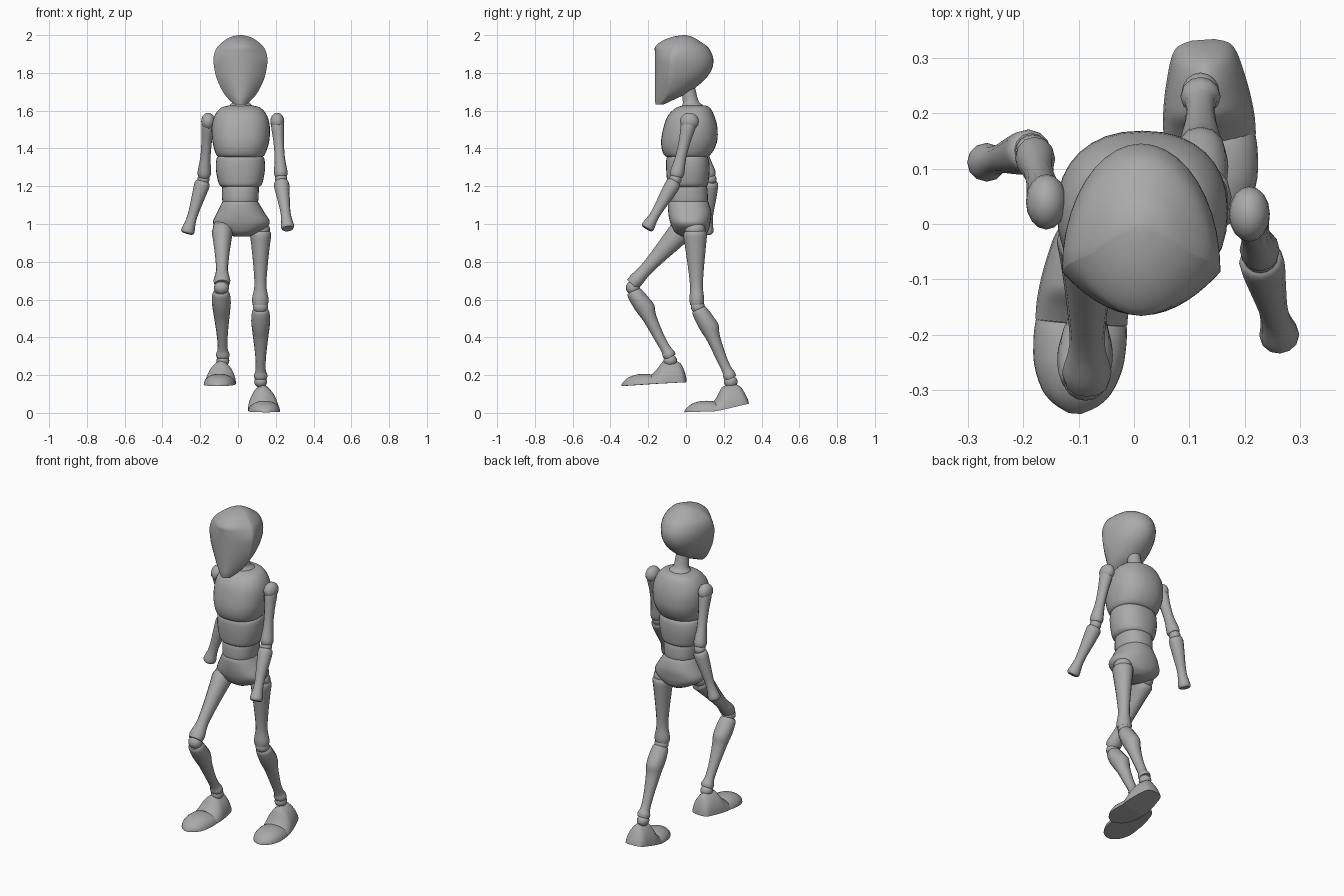
import bpy, bmesh, math
from mathutils import Vector, Matrix

cube = bpy.data.objects.get("Cube")
if cube:
    bpy.data.objects.remove(cube, do_unlink=True)

clay = bpy.data.materials.new("clay grey")
clay.use_nodes = True
GREY = (0.4, 0.4, 0.4, 1)
clay.diffuse_color = GREY
clay.node_tree.nodes["Principled BSDF"].inputs["Base Color"].default_value = GREY


def finish(name, bm, angle=40):
    bmesh.ops.recalc_face_normals(bm, faces=bm.faces)
    mesh = bpy.data.meshes.new(name)
    bm.to_mesh(mesh)
    bm.free()
    mesh.materials.append(clay)
    obj = bpy.data.objects.new(name, mesh)
    bpy.context.collection.objects.link(obj)
    bpy.ops.object.select_all(action='DESELECT')
    obj.select_set(True)
    bpy.context.view_layer.objects.active = obj
    bpy.ops.object.shade_smooth_by_angle(angle=math.radians(angle))


def loft(name, rings, angle=40):
    """Skin a list of closed rings and cap both ends."""
    bm = bmesh.new()
    rows = [[bm.verts.new(p) for p in ring] for ring in rings]
    n = len(rows[0])
    for a, b in zip(rows, rows[1:]):
        for i in range(n):
            j = (i + 1) % n
            bm.faces.new((a[i], a[j], b[j], b[i]))
    bm.faces.new(rows[0])
    bm.faces.new(rows[-1])
    finish(name, bm, angle)


def refine(rows, steps=3):
    """Catmull-Rom interpolation between profile rows."""
    out = []
    for i in range(len(rows) - 1):
        p0, p1 = rows[max(i - 1, 0)], rows[i]
        p2, p3 = rows[i + 1], rows[min(i + 2, len(rows) - 1)]
        for s in range(steps):
            t = s / steps
            out.append([b + t / 2 * (c - a + t * (2 * a - 5 * b + 4 * c - d + t * (3 * (b - c) + d - a)))
                        for a, b, c, d in zip(p0, p1, p2, p3)])
    return out + [list(rows[-1])]


def spow(v, e):
    return math.copysign(abs(v) ** e, v)


def angles(n):
    return [2 * math.pi * i / n for i in range(n)]


def body(name, rows, square=0.88):
    """Horizontal rings: z, centre x, centre y, half width, half depth."""
    loft(name, [[(cx + rx * spow(math.cos(a), square), cy + ry * spow(math.sin(a), square), z)
                 for a in angles(32)] for z, cx, cy, rx, ry in refine(rows)])


def limb(name, a, b, rows):
    """Rings along a bone: position, half width, half depth, forward shift."""
    a, b = Vector(a), Vector(b)
    axis = (b - a).normalized()
    side = Vector((1, 0, 0))
    side = (side - axis * side.dot(axis)).normalized()
    front = axis.cross(side)
    loft(name, [[a.lerp(b, t) + side * w * math.cos(q) + front * (d * math.sin(q) + shift)
                 for q in angles(12)] for t, w, d, shift in refine(rows)])


def ball(name, centre, size):
    bm = bmesh.new()
    bmesh.ops.create_uvsphere(bm, u_segments=16, v_segments=10, radius=1,
                              matrix=Matrix.Translation(centre) @ Matrix.Diagonal((*size, 1)))
    finish(name, bm)


# Head: curved flat face at the front, egg-shaped skull behind it
HEAD = [  # z, half width, face y, face edge y, back y
    (1.632, .03, -.16, -.14, -.12), (1.66, .062, -.165, -.115, -.06),
    (1.70, .093, -.165, -.10, .02), (1.765, .124, -.165, -.092, .10),
    (1.82, .138, -.165, -.088, .137), (1.87, .143, -.165, -.085, .145),
    (1.91, .136, -.165, -.075, .133), (1.94, .12, -.162, -.065, .112),
    (1.97, .087, -.125, -.05, .07), (1.99, .052, -.075, -.025, .035),
    (2.0, .01, -.02, -.01, 0)]


def head_ring(row):
    z, w, face, edge, back = row
    pts = []
    for a in angles(40):
        c, s = math.cos(a), math.sin(a)
        y = edge + (back - edge) * s if s >= 0 else edge - (edge - face) * (1 - c * c)
        pts.append((.013 + w * c, y, z))
    return pts


loft("head", [head_ring(r) for r in refine(HEAD)], 50)

# Neck and torso
body("neck", [(1.60, .015, .04, .07, .07), (1.63, .015, .035, .058, .055),
              (1.65, .014, .025, .042, .042), (1.73, .012, .01, .036, .036)], 1)
body("chest", [(1.628, .015, .045, .06, .055), (1.615, .015, .037, .105, .09),
               (1.575, .015, .027, .138, .122), (1.52, .015, .024, .153, .141),
               (1.45, .015, .018, .152, .149), (1.40, .014, .011, .141, .14),
               (1.365, .013, .006, .127, .122), (1.355, .013, .006, .112, .106)])
body("abdomen", [(1.36, .013, .006, .115, .1), (1.345, .013, .008, .127, .112),
                 (1.29, .013, .01, .13, .115), (1.23, .013, .01, .12, .11),
                 (1.205, .013, .01, .11, .104), (1.195, .013, .01, .095, .09)])
body("waist", [(1.21, .013, .012, .09, .088), (1.195, .013, .012, .097, .1),
               (1.13, .012, .012, .096, .104), (1.11, .012, .012, .09, .098)])
body("pelvis", [(1.125, .012, .012, .088, .098), (1.11, .012, .013, .099, .108),
                (1.06, .015, .02, .126, .114), (1.015, .018, .022, .15, .108),
                (.985, .018, .025, .136, .1), (.955, .018, .028, .088, .085),
                (.935, .018, .03, .045, .055)])

# Limb profiles shared by both sides
THIGH = [(0, .045, .05, 0), (.05, .056, .062, 0), (.2, .049, .056, 0), (.5, .037, .042, 0),
         (.75, .032, .034, 0), (.92, .044, .039, 0), (1, .04, .036, 0)]
SHIN = [(0, .036, .035, 0), (.04, .046, .042, 0), (.18, .05, .048, -.006), (.3, .046, .049, -.011),
        (.42, .04, .037, -.006), (.7, .028, .028, 0), (.88, .027, .027, 0),
        (.95, .036, .034, 0), (1, .033, .031, 0)]
UPPER_ARM = [(0, .03, .037, 0), (.1, .034, .04, 0), (.35, .028, .031, 0), (.65, .027, .029, 0),
             (.92, .036, .038, 0), (1, .03, .032, 0)]
FOREARM = [(0, .032, .032, 0), (.06, .041, .04, 0), (.3, .035, .036, 0), (.6, .027, .027, 0),
           (.78, .028, .027, 0), (.95, .036, .035, 0), (1, .028, .028, 0)]

# Foot profiles: y from the toe joint, top height, half width
HEEL = [(.18, .025, .02), (.172, .06, .045), (.155, .1, .058), (.125, .118, .067), (.09, .12, .075),
        (.06, .115, .08), (.03, .08, .083), (0, .052, .083)]
TOE = [(0, .05, .082), (-.03, .056, .084), (-.08, .056, .08), (-.125, .043, .063),
       (-.15, .026, .04), (-.165, .008, .012)]


def foot_part(name, rows, joint, pitch, yaw, bulge):
    place = (Matrix.Translation(joint) @ Matrix.Rotation(math.radians(yaw), 4, 'Z')
             @ Matrix.Rotation(math.radians(pitch), 4, 'X'))
    arc = [math.pi * i / 14 for i in range(15)]
    loft(name, [[place @ Vector((w * spow(math.cos(a), bulge), y, h * math.sin(a))) for a in arc]
                for y, h, w in refine(rows)])


def mid(a, b):
    return (Vector(a) + Vector(b)) / 2


def leg(side, hip, knee, shin_top, ankle, joint, heel_pitch, toe_pitch, yaw):
    ball(side + "_hip_joint", Vector(hip) + Vector((0, 0, .005)), (.05, .055, .045))
    limb(side + "_thigh", hip, knee, THIGH)
    ball(side + "_knee_joint", mid(knee, shin_top), (.04, .037, .037))
    limb(side + "_shin", shin_top, ankle, SHIN)
    ball(side + "_ankle_joint", Vector(ankle) - Vector((0, 0, .018)), (.034, .036, .032))
    foot_part(side + "_heel", HEEL, joint, heel_pitch, yaw, 1.3)
    foot_part(side + "_toe", TOE, joint, toe_pitch, yaw, .9)


def arm(side, shoulder, elbow, forearm_top, wrist):
    ball(side + "_shoulder_joint", shoulder, (.037, .05, .046))
    limb(side + "_upper_arm", shoulder, elbow, UPPER_ARM)
    ball(side + "_elbow_joint", mid(elbow, forearm_top), (.032, .033, .032))
    limb(side + "_forearm", forearm_top, wrist, FOREARM)


# Striding legs: right leg forward and raised, left leg trailing
leg("right", (-.083, -.015, .975), (-.085, -.285, .68), (-.09, -.278, .645), (-.08, -.083, .295),
    (-.095, -.177, .153), 3, 4, -4)
leg("left", (.12, .048, .965), (.118, .058, .572), (.12, .068, .55), (.12, .237, .183),
    (.137, .157, .009), 13, 2, 4)

# Arms swinging opposite to the legs
arm("right", (-.158, .04, 1.543), (-.18, .125, 1.25), (-.185, .132, 1.225), (-.27, .11, .95))
arm("left", (.208, .018, 1.543), (.228, -.052, 1.25), (.228, -.06, 1.225), (.264, -.208, .975))
